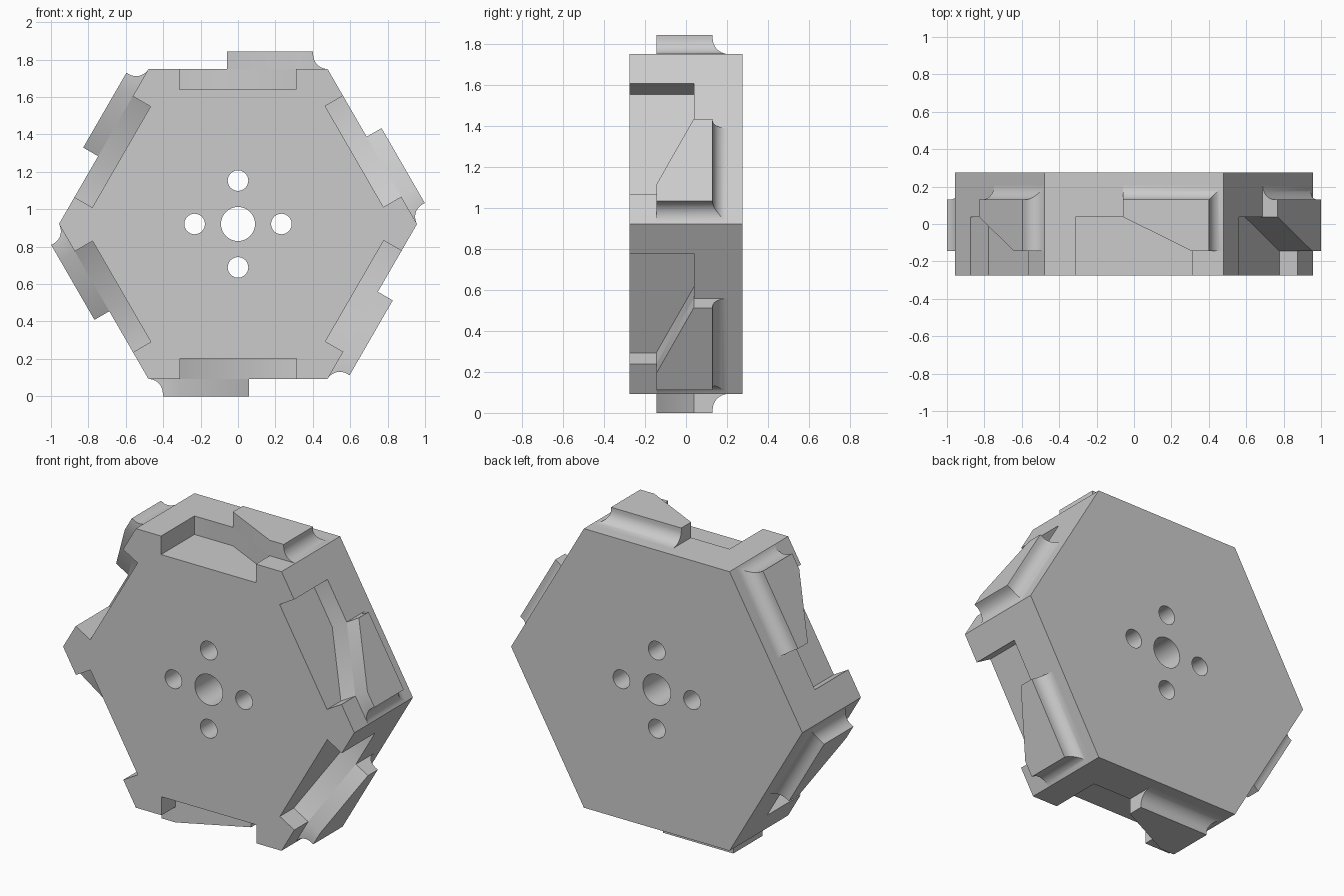
import bpy, bmesh
from math import pi, sin, cos, tan
from mathutils import Matrix, Vector

if "Cube" in bpy.data.objects:
    bpy.data.objects.remove(bpy.data.objects["Cube"], do_unlink=True)

CENTRE = Vector((0, 0, 0.921))
APOTHEM, HALF_DEPTH = 0.829, 0.275
LUG_HEIGHT, FILLET, POCKET_DEPTH = 0.092, 0.076, 0.11

grey = bpy.data.materials.new("plain_grey")
grey.use_nodes = True
grey.diffuse_color = (0.6, 0.6, 0.6, 1)
grey.node_tree.nodes["Principled BSDF"].inputs["Base Color"].default_value = grey.diffuse_color


def loft(bm, rings, matrix):
    """Closed solid through rings that have equal point counts."""
    loops = [[bm.verts.new(matrix @ Vector(p)) for p in ring] for ring in rings]
    for low, high in zip(loops, loops[1:]):
        for i in range(len(low)):
            j = (i + 1) % len(low)
            bm.faces.new((low[i], low[j], high[j], high[i]))
    bm.faces.new(loops[0][::-1])
    bm.faces.new(loops[-1])


def cylinder(bm, x, z, radius, half, sides, start=0.0):
    angles = [start + 2 * pi * i / sides for i in range(sides)]
    rings = [[(x + radius * cos(a), y, z + radius * sin(a)) for a in angles]
             for y in (-half, half)]
    loft(bm, rings, Matrix.Translation(CENTRE))


def finish(bm, name):
    bmesh.ops.recalc_face_normals(bm, faces=bm.faces)
    mesh = bpy.data.meshes.new(name)
    bm.to_mesh(mesh)
    bm.free()
    mesh.materials.append(grey)
    obj = bpy.data.objects.new(name, mesh)
    bpy.context.collection.objects.link(obj)
    return obj


def activate(obj):
    bpy.ops.object.select_all(action='DESELECT')
    obj.select_set(True)
    bpy.context.view_layer.objects.active = obj


def side_matrix(k):
    return Matrix.Translation(CENTRE) @ Matrix.Rotation(k * pi / 3, 4, 'Y')


# Hexagonal body
bm = bmesh.new()
cylinder(bm, 0, 0, APOTHEM / cos(pi / 6), HALF_DEPTH, 6)
body = finish(bm, "hexagonal_body")

# Cutter: edge pockets, centre bore and four bolt holes
bm = bmesh.new()
pocket = [(-0.313, -0.4), (0.31, -0.4), (0.31, -0.145), (-0.06, 0.038), (-0.313, 0.038)]
for k in range(6):
    loft(bm, [[(x, y, z) for x, y in pocket]
              for z in (APOTHEM - POCKET_DEPTH, APOTHEM + 0.1)], side_matrix(k))
cylinder(bm, 0, 0, 0.091, 0.4, 48)
for k in range(4):
    cylinder(bm, 0.232 * cos(k * pi / 2), 0.232 * sin(k * pi / 2), 0.055, 0.4, 32)
cutter = finish(bm, "pocket_and_hole_cutter")
cutter.hide_render = True

cut = body.modifiers.new("pockets_and_holes", 'BOOLEAN')
cut.operation = 'DIFFERENCE'
cut.solver = 'EXACT'
cut.object = cutter
activate(body)
bpy.ops.object.modifier_apply(modifier=cut.name)
bpy.data.objects.remove(cutter, do_unlink=True)
bpy.ops.object.shade_smooth_by_angle()

# Raised lugs with a slanted front and concave fillets at the back and end
STEPS = 10
profile = [(FILLET * (1 - sin(a)), FILLET * (1 - cos(a)))
           for a in (pi / 2 * i / STEPS for i in range(STEPS + 1))]
profile.append((0, LUG_HEIGHT))
for k in range(6):
    bm = bmesh.new()
    rings = [[(-0.06, 0.038, APOTHEM + h), (0.31, -0.145, APOTHEM + h),
              (0.402 + d, -0.145, APOTHEM + h), (0.402 + d, 0.13 + d, APOTHEM + h),
              (-0.06, 0.13 + d, APOTHEM + h)] for d, h in profile]
    loft(bm, rings, side_matrix(k))
    bmesh.ops.dissolve_limit(bm, angle_limit=0.01, verts=bm.verts, edges=bm.edges)
    lug = finish(bm, f"edge_lug_{k + 1}")
    activate(lug)
    bpy.ops.object.shade_smooth_by_angle()
